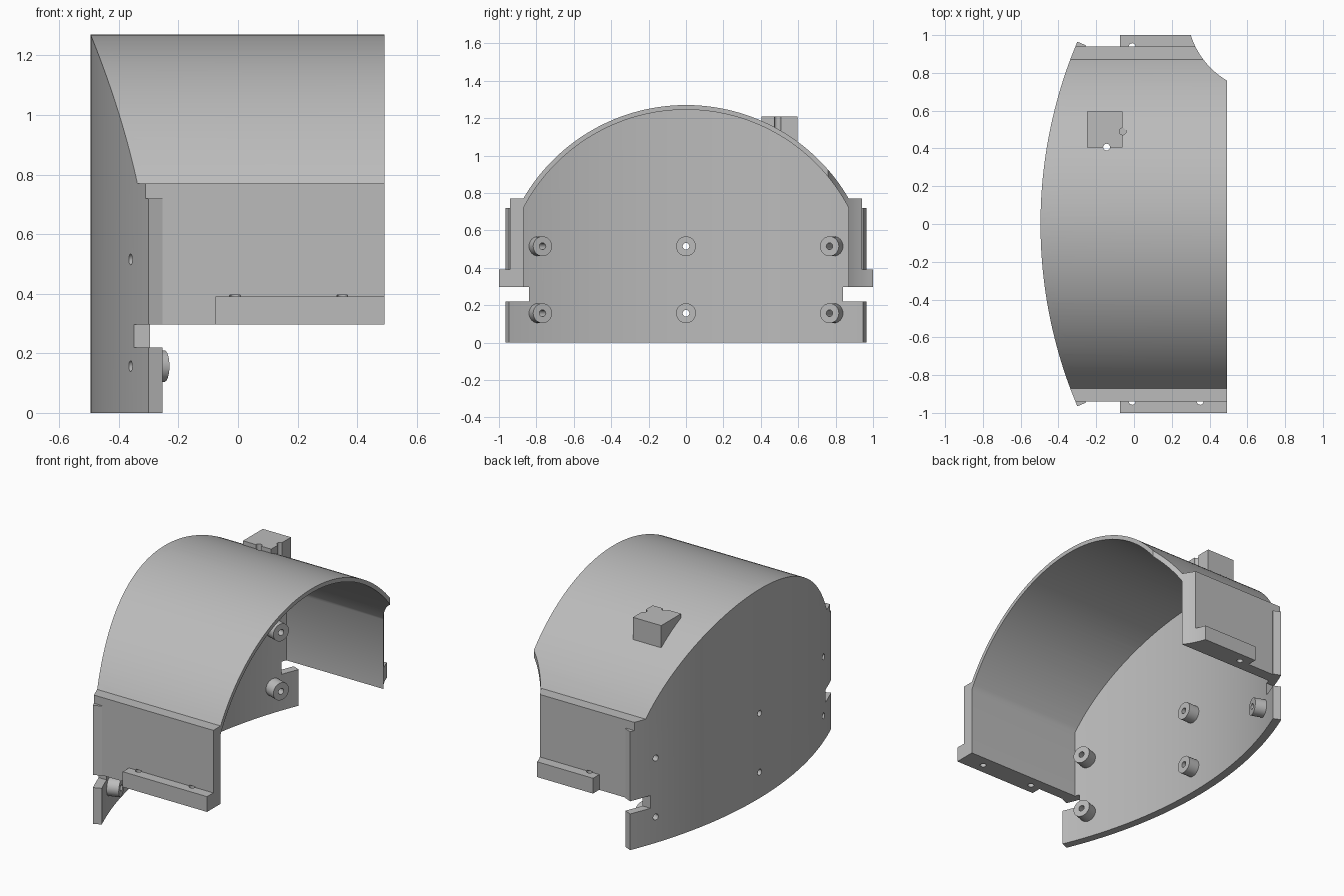
import bpy, bmesh, math
from mathutils import Vector

if "Cube" in bpy.data.objects:
    bpy.data.objects.remove(bpy.data.objects["Cube"])

grey = bpy.data.materials.new("plain_grey")
grey.use_nodes = True
grey.diffuse_color = (0.5, 0.5, 0.5, 1)
grey.node_tree.nodes["Principled BSDF"].inputs["Base Color"].default_value = (0.5, 0.5, 0.5, 1)

ARCH_Z, ARCH_R, SKIN = 0.263, 1.007, 0.025      # hood arch
BOW_X, BOW_R, PLATE = 1.99, 2.485, 0.05         # bowed face plate
BACK, FLOOR, LEDGE, WALL_IN, WALL_OUT = 0.492, 0.297, 0.77, 0.87, 0.94


def add_object(name, bm):
    bmesh.ops.recalc_face_normals(bm, faces=bm.faces)
    mesh = bpy.data.meshes.new(name)
    bm.to_mesh(mesh)
    bm.free()
    mesh.materials.append(grey)
    ob = bpy.data.objects.new(name, mesh)
    bpy.context.collection.objects.link(ob)
    return ob


def prism(name, pts, axis, lo, hi):
    """Extrude a 2D outline along x (outline in y, z) or z (outline in x, y)."""
    bm = bmesh.new()
    place = (lambda p: (lo, p[0], p[1])) if axis == "x" else (lambda p: (p[0], p[1], lo))
    face = bm.faces.new([bm.verts.new(place(p)) for p in pts])
    moved = bmesh.ops.extrude_face_region(bm, geom=[face])["geom"]
    step = Vector((hi - lo, 0, 0)) if axis == "x" else Vector((0, 0, hi - lo))
    bmesh.ops.translate(bm, vec=step, verts=[g for g in moved if isinstance(g, bmesh.types.BMVert)])
    return add_object(name, bm)


def rod(name, start, end, radius):
    bm = bmesh.new()
    start, end = Vector(start), Vector(end)
    bmesh.ops.create_cone(bm, cap_ends=True, segments=32, radius1=radius, radius2=radius,
                          depth=(end - start).length)
    turn = (end - start).to_track_quat("Z", "Y").to_matrix().to_4x4()
    bmesh.ops.transform(bm, matrix=turn, verts=bm.verts)
    bmesh.ops.translate(bm, vec=(start + end) / 2, verts=bm.verts)
    return add_object(name, bm)


def combine(ob, other, operation="DIFFERENCE"):
    mod = ob.modifiers.new("cut", "BOOLEAN")
    mod.object, mod.operation, mod.solver = other, operation, "EXACT"
    graph = bpy.context.evaluated_depsgraph_get()
    mesh = bpy.data.meshes.new_from_object(ob.evaluated_get(graph))
    ob.modifiers.clear()
    ob.data = mesh


def arc(cx, cy, r, a0, a1, n):
    angles = [math.radians(a0 + (a1 - a0) * i / n) for i in range(n + 1)]
    return [(cx + r * math.cos(a), cy + r * math.sin(a)) for a in angles]


def arch(r, n=64):
    """Arch outline from right to left, ending at the inner wall."""
    half = math.degrees(math.asin(WALL_IN / r))
    return arc(0, ARCH_Z, r, 90 - half, 90 + half, n)


def box_outline(x0, x1, y0, y1):
    return [(x0, y0), (x1, y0), (x1, y1), (x0, y1)]


# Plan outline: bowed front edge, straight back and one scalloped corner
plan = (arc(BOW_X, 0, BOW_R - PLATE / 2, 154, 206, 64) + [(BACK, -1.08)]
        + arc(0.712, 1.131, 0.432, 239.4, 186.8, 20))
trim = prism("trim", plan, "z", -0.5, 2)
helpers = [trim]

# Arched hood with its two straight walls
profile = ([(WALL_OUT, FLOOR), (WALL_OUT, LEDGE)] + arch(ARCH_R)
           + [(-WALL_OUT, LEDGE), (-WALL_OUT, FLOOR), (-WALL_IN, FLOOR)]
           + arch(ARCH_R - SKIN)[::-1] + [(WALL_IN, FLOOR)])
hood = prism("hood", profile, "x", -0.7, 0.7)
combine(hood, trim, "INTERSECT")

# Foot flanges along the walls
flanges = []
for side, name in ((1, "left_flange"), (-1, "right_flange")):
    ys = sorted((side * WALL_OUT, side * 1.0))
    flange = prism(name, box_outline(-0.075, 0.7, *ys), "z", FLOOR, 0.39)
    combine(flange, trim, "INTERSECT")
    flanges.append(flange)
    for x in (-0.01, 0.35):
        drill = rod("drill", (x, side * 0.939, 0.2), (x, side * 0.939, 0.395), 0.018)
        helpers.append(drill)
        combine(flange, drill)
        combine(hood, drill)

# Bowed face plate with side tabs and notches
half_profile = [(0.84, 0), (1.1, 0), (1.1, 0.22), (0.84, 0.22), (0.84, FLOOR),
                (1.1, FLOOR), (1.1, 0.72), (WALL_OUT, 0.72), (WALL_OUT, LEDGE)]
face_profile = half_profile + arch(ARCH_R) + [(-y, z) for y, z in reversed(half_profile)]
face_plate = prism("face_plate", face_profile, "x", -0.7, 0.1)
spread = math.degrees(math.asin(0.965 / BOW_R))
band = prism("band", arc(BOW_X, 0, BOW_R, 180 - spread, 180 + spread, 64)
             + arc(BOW_X, 0, BOW_R - PLATE, 180 + spread, 180 - spread, 64), "z", -0.5, 2)
helpers.append(band)
combine(face_plate, band, "INTERSECT")

# Screw bosses inside the plate, bored right through
bosses = []
for row, z in (("lower", 0.157), ("upper", 0.515)):
    for column, degrees in (("right", -18.92), ("middle", 0), ("left", 18.92)):
        a = math.radians(degrees)
        point = lambda r: (BOW_X - r * math.cos(a), r * math.sin(a), z)
        boss = rod(f"{row}_{column}_boss", point(2.365), point(2.445), 0.053)
        bore = rod("bore", point(2.3), point(2.6), 0.018)
        helpers.append(bore)
        combine(boss, bore)
        combine(face_plate, bore)
        bosses.append(boss)

# Small block on the roof, seated in the hood skin, with two drilled grooves
seat_r = ARCH_R - SKIN / 2
a0, a1 = (math.degrees(math.acos(y / seat_r)) for y in (0.595, 0.405))
roof_block = prism("roof_block", arc(0, ARCH_Z, seat_r, a0, a1, 8)
                   + [(0.405, 1.21), (0.595, 1.21)], "x", -0.25, -0.06)
for x, y, bottom in ((-0.145, 0.407, 1.0), (-0.06, 0.49, 1.13)):
    groove = rod("groove", (x, y, bottom), (x, y, 1.4), 0.018)
    helpers.append(groove)
    combine(roof_block, groove)
    combine(hood, groove)

for helper in helpers:
    bpy.data.objects.remove(helper)

# Smooth the curves, keep the edges crisp
bpy.ops.object.select_all(action="DESELECT")
for ob in [hood, face_plate, roof_block] + flanges + bosses:
    ob.select_set(True)
bpy.context.view_layer.objects.active = hood
bpy.ops.object.shade_smooth_by_angle(angle=math.radians(30))
